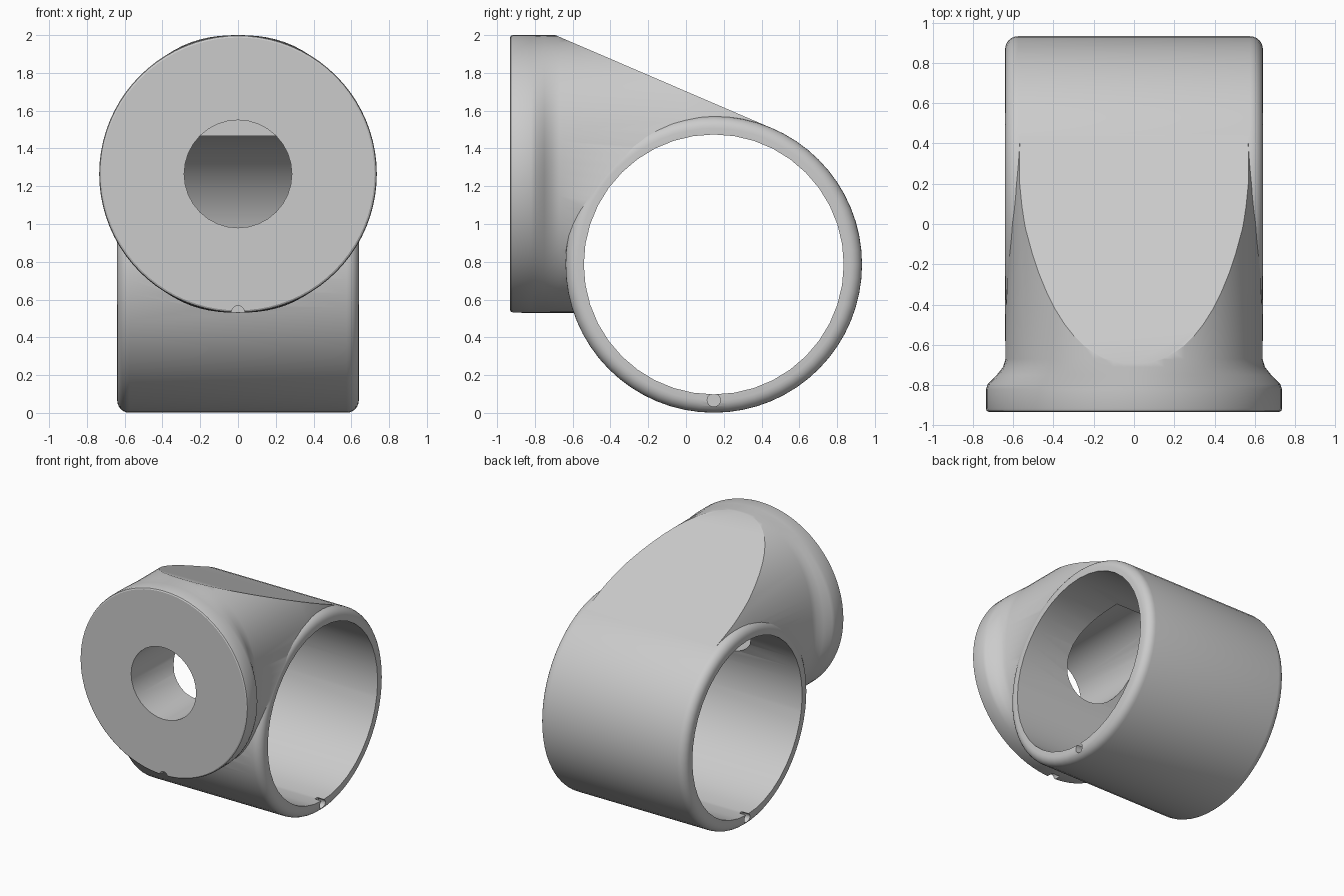
import bpy
import bmesh
from math import cos, sin, pi, radians
from mathutils import Vector

if "Cube" in bpy.data.objects:
    bpy.data.objects.remove(bpy.data.objects["Cube"], do_unlink=True)

RING = Vector((0, 0.147, 0.786))      # ring centre, axis along x
RING_R, BORE_R, HALF = 0.785, 0.688, 0.64
FLANGE_Z, FLANGE_R = 1.265, 0.735

grey = bpy.data.materials.new("light grey plastic")
grey.use_nodes = True
grey.diffuse_color = (0.6, 0.6, 0.6, 1)
grey.node_tree.nodes["Principled BSDF"].inputs["Base Color"].default_value = (0.6, 0.6, 0.6, 1)


def add_object(name, bm):
    bmesh.ops.recalc_face_normals(bm, faces=bm.faces)
    mesh = bpy.data.meshes.new(name)
    bm.to_mesh(mesh)
    bm.free()
    mesh.materials.append(grey)
    obj = bpy.data.objects.new(name, mesh)
    bpy.context.collection.objects.link(obj)
    return obj


def loft(loops):
    """Skin a list of point loops and cap both ends."""
    bm = bmesh.new()
    rows = [[bm.verts.new(p) for p in loop] for loop in loops]
    n = len(rows[0])
    for a, b in zip(rows, rows[1:]):
        for i in range(n):
            j = (i + 1) % n
            bm.faces.new((a[i], a[j], b[j], b[i]))
    bm.faces.new(rows[0])
    bm.faces.new(rows[-1])
    return bm


def disc(axis, along, centre, r, n):
    """Circle of points across the given axis (x or y)."""
    out = []
    for i in range(n):
        c, s = r * cos(2 * pi * i / n), r * sin(2 * pi * i / n)
        offset = Vector((along, c, s)) if axis == "x" else Vector((c, along, s))
        out.append(centre + offset)
    return out


def rod(name, axis, start, end, centre, r, n):
    return add_object(name, loft([disc(axis, t, centre, r, n) for t in (start, end)]))


def combine(target, other, operation):
    mod = target.modifiers.new(operation, "BOOLEAN")
    mod.operation, mod.object, mod.solver = operation, other, "EXACT"
    bpy.ops.object.select_all(action="DESELECT")
    bpy.context.view_layer.objects.active = target
    target.select_set(True)
    bpy.ops.object.modifier_apply(modifier=mod.name)
    bpy.data.objects.remove(other, do_unlink=True)


# Ring body with rounded outer rims
fillet = 0.065
rim = [(HALF - fillet * (1 - sin(a)), RING_R - fillet * (1 - cos(a)))
       for a in [i * pi / 12 for i in range(7)]]
profile = [(-x, r) for x, r in reversed(rim)] + rim
mount = add_object("ring_mount", loft([disc("x", x, RING, r, 64) for x, r in profile]))

# Flange and neck: round plate narrowing to a squarer section
stations = [(-0.932, 0.722, 0.722, 2), (-0.927, 0.731, 0.731, 2),
            (-0.915, FLANGE_R, FLANGE_R, 2), (-0.82, FLANGE_R, FLANGE_R, 2),
            (-0.795, 0.726, FLANGE_R, 2.02), (-0.75, 0.682, FLANGE_R, 2.15),
            (-0.71, 0.65, FLANGE_R, 2.25), (-0.67, 0.638, FLANGE_R, 2.3),
            (0, 0.636, FLANGE_R, 2.3), (0.2, 0.62, FLANGE_R, 2.3),
            (0.455, 0.585, FLANGE_R, 2.3)]


def section(y, w, h, power):
    points = []
    for i in range(80):
        c, s = cos(2 * pi * i / 80), sin(2 * pi * i / 80)
        k = (abs(c) ** power + abs(s) ** power) ** (-1 / power)
        points.append(Vector((w * c * k, y, FLANGE_Z + h * s * k)))
    return points


bm = loft([section(*s) for s in stations])
# Sloping flat that runs tangent onto the ring
slope = Vector((0, 0.395, 0.919)).normalized()
cut = bmesh.ops.bisect_plane(bm, geom=bm.verts[:] + bm.edges[:] + bm.faces[:],
                             plane_co=RING + slope * (RING_R - 0.001),
                             plane_no=slope, clear_outer=True)
edges = [e for e in cut["geom_cut"] if isinstance(e, bmesh.types.BMEdge)]
bmesh.ops.holes_fill(bm, edges=edges)
neck = add_object("flange_neck", bm)
combine(mount, neck, "UNION")

# Main bore and round port through the flange
combine(mount, rod("bore_cutter", "x", -1, 1, RING, BORE_R, 40), "DIFFERENCE")
port = Vector((0, 0, FLANGE_Z))
combine(mount, rod("port_cutter", "y", -1.2, 0.05, port, 0.285, 32), "DIFFERENCE")

# Small blind notches in both rims and the lower flange edge
for side in (-1, 1):
    pin = Vector((0, RING.y, 0.068))
    combine(mount, rod("notch_cutter", "x", side * 0.58, side * 0.8, pin, 0.035, 16), "DIFFERENCE")
pin = Vector((0, 0, FLANGE_Z - FLANGE_R + 0.002))
combine(mount, rod("notch_cutter", "y", -1.1, -0.87, pin, 0.035, 16), "DIFFERENCE")

bpy.ops.object.select_all(action="DESELECT")
mount.select_set(True)
bpy.context.view_layer.objects.active = mount
bpy.ops.object.shade_smooth_by_angle(angle=radians(28))
